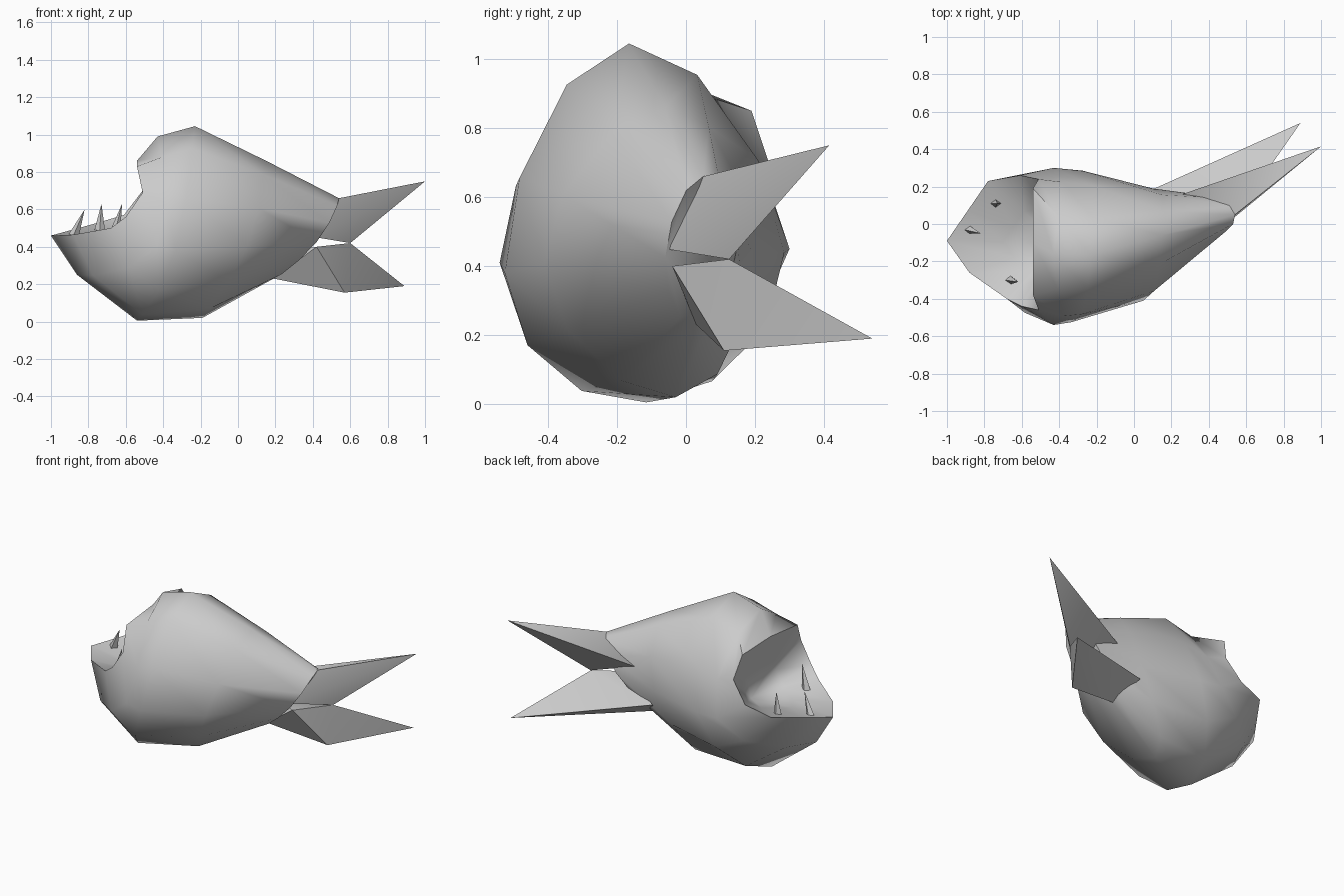
import bpy, bmesh
from math import sin, cos, pi, radians
from mathutils import Vector as V

cube = bpy.data.objects.get("Cube")
if cube:
    bpy.data.objects.remove(cube, do_unlink=True)

grey = bpy.data.materials.new("plain grey")
grey.use_nodes = True
shade = (0.6, 0.6, 0.6, 1)
grey.diffuse_color = shade
grey.node_tree.nodes["Principled BSDF"].inputs["Base Color"].default_value = shade


def finish(name, bm, angle):
    """Turn a bmesh into a named, shaded object."""
    bmesh.ops.recalc_face_normals(bm, faces=bm.faces)
    mesh = bpy.data.meshes.new(name)
    bm.to_mesh(mesh)
    bm.free()
    mesh.materials.append(grey)
    obj = bpy.data.objects.new(name, mesh)
    bpy.context.collection.objects.link(obj)
    bpy.ops.object.select_all(action='DESELECT')
    obj.select_set(True)
    bpy.context.view_layer.objects.active = obj
    bpy.ops.object.shade_smooth_by_angle(angle=radians(angle))
    return obj


def power(v, q=1.1):
    return abs(v) ** q * (1 if v >= 0 else -1)


def oval(centre, up, side, bow):
    """Tilted oval whose two flanks are bowed back."""
    points = []
    for k in range(12):
        c, s = cos(k * pi / 6), sin(k * pi / 6)
        points.append(V(centre) + V(up) * power(c) + V(side) * power(s) + V(bow) * s * s)
    return points


def hull(name, points, angle=40):
    bm = bmesh.new()
    for p in points:
        bm.verts.new(p)
    bmesh.ops.convex_hull(bm, input=bm.verts)
    return finish(name, bm, angle)


# Open mouth rim, from the upper lip round the right cheek to the chin and back
rim = [V(p) for p in (
    (-.54, -.1, .86), (-.54, -.38, .83), (-.51, -.46, .69), (-.6, -.44, .56),
    (-.68, -.4, .5), (-.88, -.26, .465), (-1, -.09, .46), (-.89, .07, .49),
    (-.78, .23, .52), (-.61, .26, .57), (-.51, .24, .7), (-.54, .19, .85))]
throat = V((-.4, -.1, .42))

# Body: throat, rim, head, belly, flank and tail root
rings = [
    [p.lerp(throat, .5) for p in rim],
    rim,
    oval((-.645, -.14, .62), (.215, -.02, .37), (0, -.42, -.02), (.215, .02, -.19)),
    oval((-.385, -.14, .525), (.155, -.025, .52), (-.03, -.405, -.03), (.08, .02, -.115)),
    oval((-.02, -.045, .44), (.17, -.015, .42), (-.025, -.3, -.02), (.095, -.065, -.015)),
    oval((.365, .04, .445), (.175, .01, .215), (.01, -.105, -.02), (.045, .005, 0)),
]
bm = bmesh.new()
loops = [[bm.verts.new(p) for p in ring] for ring in rings]
for a, b in zip(loops, loops[1:]):
    for k in range(12):
        n = (k + 1) % 12
        bm.faces.new((a[k], a[n], b[n], b[k]))
deep = bm.verts.new(throat)
for k in range(12):
    bm.faces.new((deep, loops[0][(k + 1) % 12], loops[0][k]))
bm.faces.new(loops[-1])
finish("fish_body", bm, 60)

# Tail fins, meeting at the notch
notch = (.6, .125, .42)
hull("upper_tail_fin", [notch, (.54, .05, .66), (.42, -.06, .45), (.26, .16, .55), (1, .415, .75)], 60)
hull("lower_tail_fin", [notch, (.42, -.04, .4), (.57, .11, .155), (.19, .03, .23),
                        (.11, .19, .35), (.89, .54, .19)])

# Teeth: thin spikes along the lower lip
for name, base, tip in (
        ("front_tooth", (-.88, -.03, .46), (-.82, -.05, .6)),
        ("left_tooth", (-.74, .11, .48), (-.73, .11, .63)),
        ("right_tooth", (-.66, -.3, .47), (-.62, -.31, .63))):
    corners = [V(base) + V((.03 * cos(k * pi / 2), .022 * sin(k * pi / 2), 0)) for k in range(4)]
    hull(name, corners + [V(tip)], 30)
